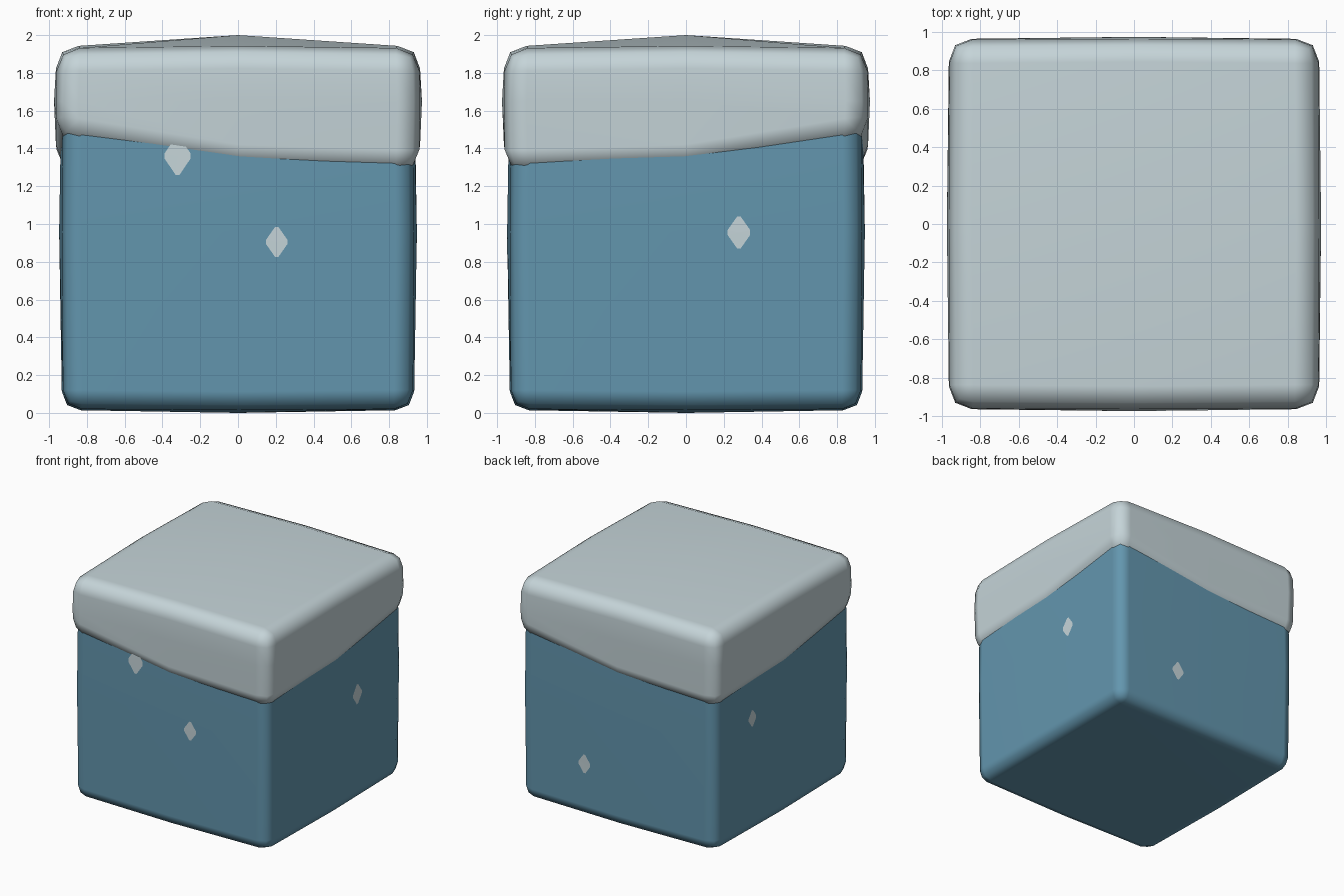
import bpy, bmesh
from mathutils import Vector
from mathutils.bvhtree import BVHTree

cube = bpy.data.objects.get("Cube")
if cube:
    bpy.data.objects.remove(cube, do_unlink=True)


def material(name, rgb):
    mat = bpy.data.materials.new(name)
    mat.use_nodes = True
    color = (*rgb, 1.0)
    mat.diffuse_color = color
    mat.node_tree.nodes["Principled BSDF"].inputs["Base Color"].default_value = color
    return mat


blue = material("frosty blue", (0.125, 0.305, 0.425))
white = material("snow grey", (0.56, 0.66, 0.69))


def add_object(name, bm, mat):
    mesh = bpy.data.meshes.new(name)
    bm.to_mesh(mesh)
    mesh.materials.append(mat)
    obj = bpy.data.objects.new(name, mesh)
    bpy.context.collection.objects.link(obj)
    return obj


def pillow_box(name, mat, half, height, bevel):
    """Bulging box: half gives the half width for face centres, edge
    middles and corners; height(v, kind) gives z for each grid point."""
    bm = bmesh.new()
    bmesh.ops.create_cube(bm, size=2)
    bmesh.ops.subdivide_edges(bm, edges=bm.edges[:], cuts=1, use_grid_fill=True)
    sharp = [e for e in bm.edges if e.calc_face_angle() > 1]
    for v in bm.verts:
        kind = sum(abs(c) > 0.5 for c in v.co) - 1
        z = height(v.co.copy(), kind)
        v.co = (v.co.x * half[kind], v.co.y * half[kind], z)
    bmesh.ops.bevel(bm, geom=sharp, offset=bevel, segments=2, profile=0.52,
                    affect='EDGES', clamp_overlap=True)
    bmesh.ops.recalc_face_normals(bm, faces=bm.faces[:])
    for f in bm.faces:
        f.smooth = True
    obj = add_object(name, bm, mat)
    normals = obj.modifiers.new("even_shading", 'WEIGHTED_NORMAL')
    normals.weight = 80
    tree = BVHTree.FromBMesh(bm)
    bm.free()
    return obj, tree


def body_height(p, kind):
    if p.z < -0.5:
        return (0.0, 0.014, 0.022)[kind]
    return 0.96 if p.z < 0.5 else 1.89


def cap_height(p, kind):
    if p.z > 0.5:
        return (2.0, 1.943, 1.928)[kind]
    if p.z > -0.5:
        return 1.65
    # The snow line sinks at two opposite corners and rises at the others
    return 1.30 if kind < 2 else 1.362 + 0.094 * p.x * p.y


body, surface = pillow_box("block_body", blue, (0.947, 0.933, 0.925), body_height, 0.10)
pillow_box("snow_cap", white, (0.974, 0.964, 0.956), cap_height, 0.12)


def snowflake(name, outward, across, z, w, h):
    """Thin diamond laid on one side of the body."""
    out = Vector(outward)
    side = Vector((abs(out.y), abs(out.x), 0))
    outline = [(0.15, 1), (1, 0.15), (1, -0.15), (0.15, -1),
               (-0.15, -1), (-1, -0.15), (-1, 0.15), (-0.15, 1)]
    bm = bmesh.new()
    verts = []
    for a, b in [(0, 0)] + outline:
        start = out * 2 + side * (across + a * w) + Vector((0, 0, z + b * h))
        hit = surface.ray_cast(start, -out)[0]
        verts.append(bm.verts.new(hit + out * 0.004))
    centre, ring = verts[0], verts[1:]
    for i, v in enumerate(ring):
        face = bm.faces.new((centre, v, ring[(i + 1) % len(ring)]))
        face.normal_update()
        if face.normal.dot(out) < 0:
            face.normal_flip()
    add_object(name, bm, white)
    bm.free()


# Scattered flakes on the four sides
snowflake("front_upper_flake", (0, -1, 0), -0.32, 1.36, 0.068, 0.10)
snowflake("front_lower_flake", (0, -1, 0), 0.205, 0.905, 0.056, 0.08)
snowflake("left_flake", (1, 0, 0), 0.28, 0.955, 0.06, 0.085)
snowflake("back_flake", (0, 1, 0), 0.315, 0.48, 0.056, 0.08)
snowflake("right_flake", (-1, 0, 0), 0.44, 1.02, 0.05, 0.07)
